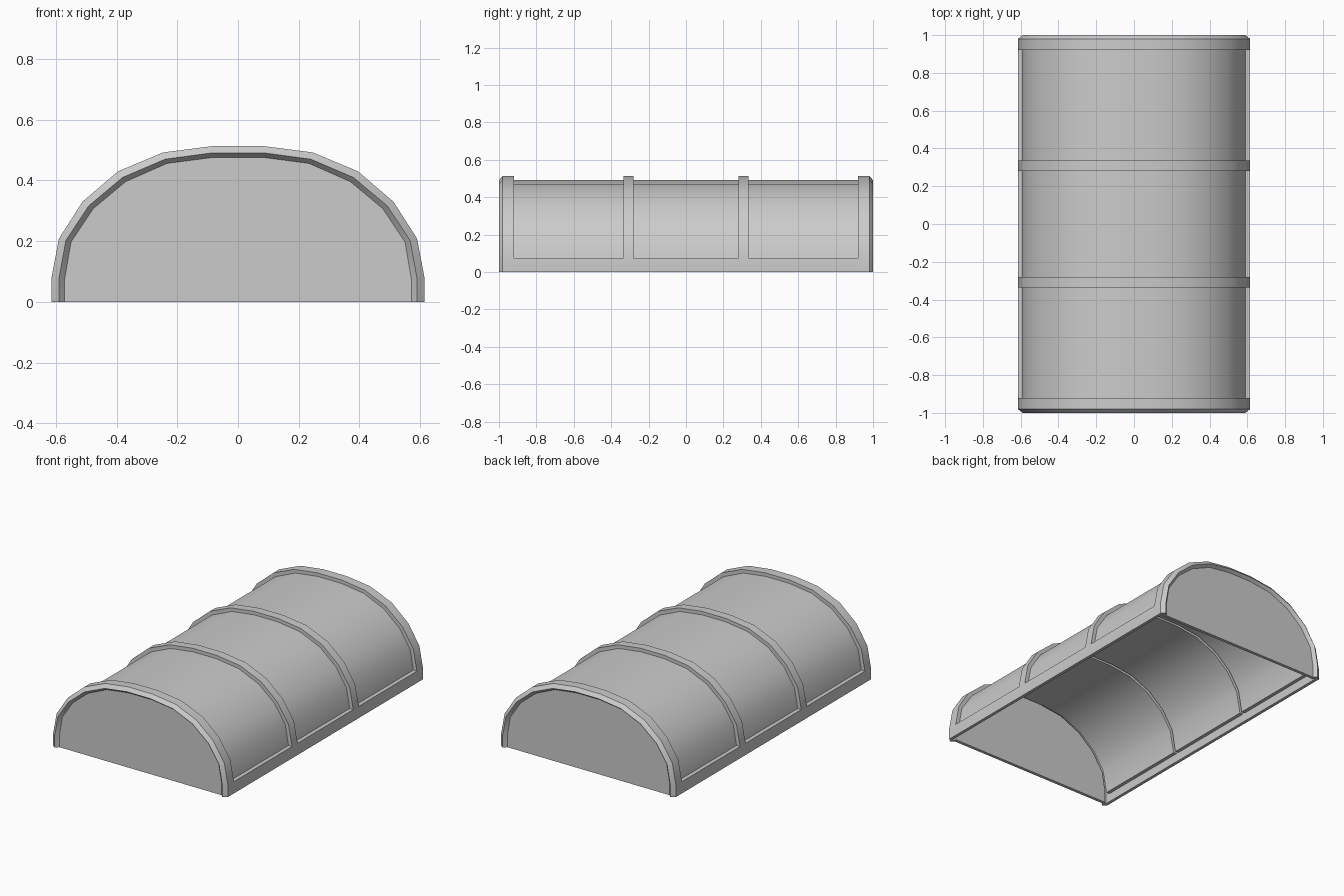
import bpy, bmesh

if "Cube" in bpy.data.objects:
    bpy.data.objects.remove(bpy.data.objects["Cube"])

# Half profiles (x, z) from the base up to the crown
OUTER = [(0.615, 0), (0.615, 0.075), (0.59, 0.208), (0.512, 0.33),
         (0.395, 0.43), (0.247, 0.492), (0.085, 0.513)]
PANEL = [(0.59, 0), (0.59, 0.075), (0.567, 0.202), (0.492, 0.316),
         (0.38, 0.41), (0.24, 0.47), (0.083, 0.491)]
INNER = [(0.571, 0), (0.571, 0.075), (0.55, 0.197), (0.477, 0.307),
         (0.37, 0.396), (0.234, 0.456), (0.081, 0.476)]
STATIONS = [-0.98, -0.92, -0.335, -0.28, 0.28, 0.335, 0.92, 0.98]

bm = bmesh.new()


def arch(half, y):
    pts = half + [(-x, z) for x, z in reversed(half)]
    return [bm.verts.new((x, y, z)) for x, z in pts]


def bridge(a, b, lo=0, hi=None):
    hi = len(a) - 1 if hi is None else hi
    for i in range(lo, hi):
        bm.faces.new((a[i], a[i + 1], b[i + 1], b[i]))


rows = [arch(OUTER, y) for y in STATIONS]
last = len(rows[0]) - 1

# Arched ribs and sunken curved panels between side rails
for k in range(len(rows) - 1):
    a, b = rows[k], rows[k + 1]
    if k % 2 == 0:
        bridge(a, b)
        continue
    pa, pb = [[None] + [bm.verts.new((s * x, y, z)) for s, half in
              ((1, PANEL[1:]), (-1, PANEL[:0:-1])) for x, z in half] + [None]
              for y in (STATIONS[k], STATIONS[k + 1])]
    bridge(pa, pb, 1, last - 1)
    bridge(a, pa, 1, last - 1)
    bridge(pb, b, 1, last - 1)
    for i, j in ((0, 1), (last, last - 1)):
        bm.faces.new((a[i], a[j], b[j], b[i]))
        bm.faces.new((a[j], pa[j], pb[j], b[j]))

# Bevelled end rims and flat end walls
for row, s in ((rows[0], -1), (rows[-1], 1)):
    rim = arch(PANEL, s * 1.0)
    edge = arch(INNER, s * 0.98)
    bridge(row, rim)
    bridge(rim, edge)
    bm.faces.new(edge)

bmesh.ops.recalc_face_normals(bm, faces=bm.faces[:])
bm.normal_update()
if max(bm.faces, key=lambda f: f.calc_center_median().z).normal.z < 0:
    bmesh.ops.reverse_faces(bm, faces=bm.faces[:])

mesh = bpy.data.meshes.new("barrel_lid")
bm.to_mesh(mesh)
bm.free()
lid = bpy.data.objects.new("barrel_lid", mesh)
bpy.context.collection.objects.link(lid)
bpy.context.view_layer.objects.active = lid
lid.select_set(True)

# Shell thickness, inward, leaving the underside open
mod = lid.modifiers.new("shell", 'SOLIDIFY')
mod.thickness = 0.02
mod.offset = -1
mod.use_even_offset = True
mod.use_quality_normals = True
bpy.ops.object.modifier_apply(modifier=mod.name)

# Keep the cut base level
for v in lid.data.vertices:
    if v.co.z < 0.03:
        v.co.z = 0
bpy.ops.object.shade_smooth_by_angle(angle=0.52)
